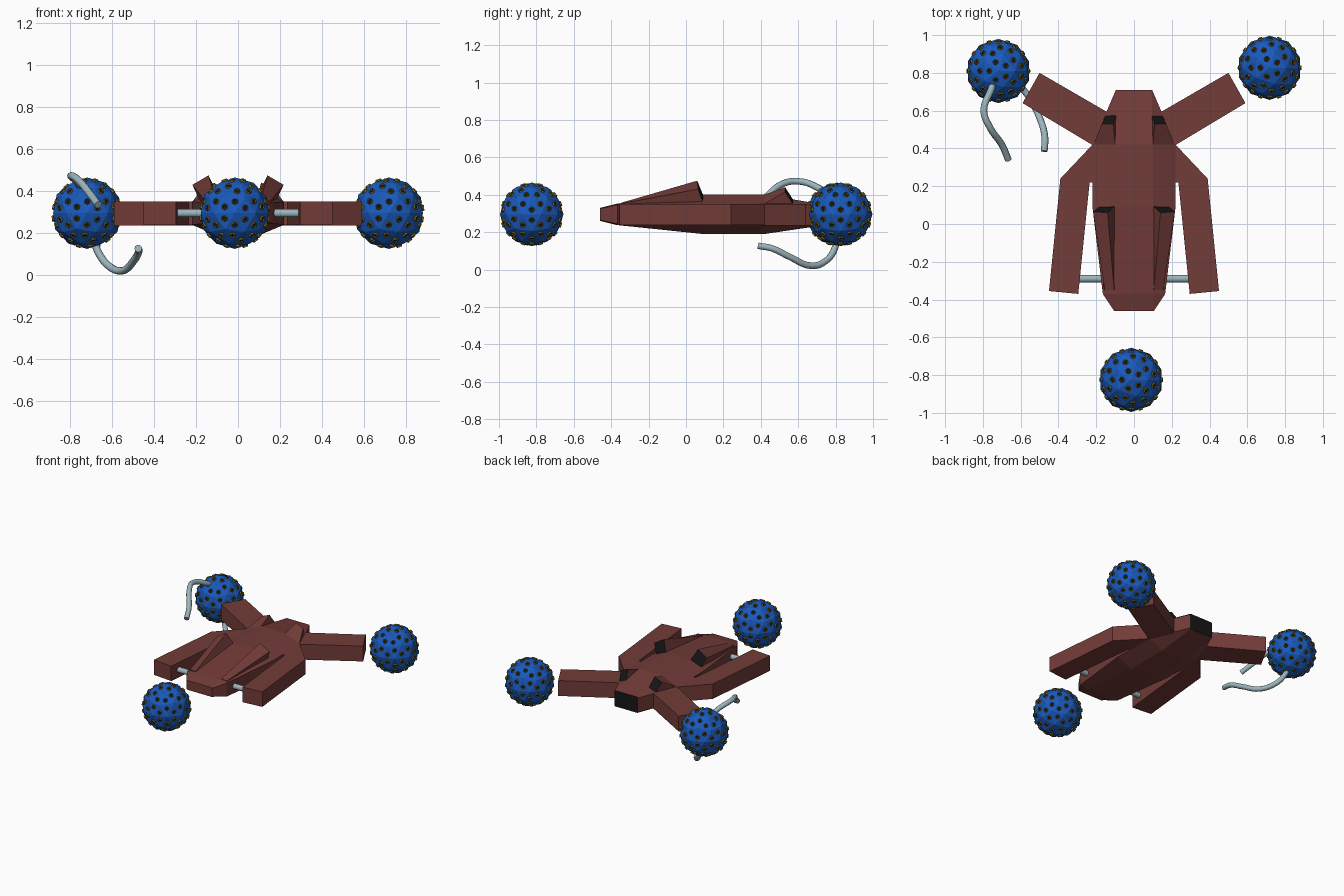
import bpy, bmesh
from mathutils import Matrix, Vector

if "Cube" in bpy.data.objects:
    bpy.data.objects.remove(bpy.data.objects["Cube"])


def material(name, col):
    m = bpy.data.materials.new(name)
    m.diffuse_color = (*col, 1)
    m.use_nodes = True
    m.node_tree.nodes["Principled BSDF"].inputs["Base Color"].default_value = m.diffuse_color
    return m


RED = material("dark_red", (0.17, 0.045, 0.04))
BLACK = material("black", (0.008, 0.008, 0.008))
BLUE = material("blue", (0.01, 0.1, 0.5))
OLIVE = material("olive", (0.2, 0.15, 0.015))
STEEL = material("steel", (0.33, 0.46, 0.5))


def finish(name, bm, *mats):
    bmesh.ops.recalc_face_normals(bm, faces=bm.faces)
    me = bpy.data.meshes.new(name)
    bm.to_mesh(me)
    bm.free()
    for m in mats:
        me.materials.append(m)
    ob = bpy.data.objects.new(name, me)
    bpy.context.collection.objects.link(ob)
    return ob


def loft(name, rings, dark_end=False):
    # skin a list of rings and cap both ends
    bm = bmesh.new()
    vs = [[bm.verts.new(p) for p in r] for r in rings]
    n = len(vs[0])
    for a, b in zip(vs, vs[1:]):
        for i in range(n):
            j = (i + 1) % n
            bm.faces.new((a[i], a[j], b[j], b[i]))
    bm.faces.new(vs[0])
    end = bm.faces.new(vs[-1])
    end.material_index = int(dark_end)
    return finish(name, bm, RED, BLACK)


def slab(name, outline, z0, z1):
    return loft(name, [[(x, y, z) for x, y in outline] for z in (z0, z1)])


# Octagonal hull: y, half width of flat, half width of side, bottom, low side, high side, top
sections = [
    (-0.46, 0.10, 0.105, 0.26, 0.265, 0.325, 0.33),
    (-0.37, 0.10, 0.165, 0.238, 0.245, 0.345, 0.352),
    (0.09, 0.10, 0.22, 0.19, 0.24, 0.35, 0.40),
    (0.42, 0.10, 0.22, 0.19, 0.24, 0.35, 0.40),
    (0.71, 0.093, 0.096, 0.233, 0.24, 0.345, 0.352),
]
rings = []
for y, f, s, zb, z1, z2, zt in sections:
    half = [(f, zb), (s, z1), (s, z2), (f, zt)]
    rings.append([(x, y, z) for x, z in half] + [(-x, y, z) for x, z in reversed(half)])
loft("hull", rings, True)


def mirror_pts(pts, s):
    return [(p[0] * s, *p[1:]) for p in pts]


for s, side in ((1, "right"), (-1, "left")):
    # Forward prong with its shoulder
    slab("prong_" + side, mirror_pts([(0.10, 0.42), (0.22, 0.42), (0.39, 0.24), (0.45, -0.355),
         (0.295, -0.37), (0.235, 0.22), (0.10, 0.22)], s), 0.238, 0.35)
    # Rear diagonal arm
    slab("rear_arm_" + side, mirror_pts([(0.10, 0.42), (0.215, 0.415), (0.59, 0.64),
         (0.50, 0.80), (0.12, 0.58)], s), 0.236, 0.351)
    # Wedge pods with dark rear openings
    loft("front_pod_" + side, [
        mirror_pts([(0.10, -0.35, 0.34), (0.105, -0.35, 0.356), (0.155, -0.35, 0.352), (0.163, -0.35, 0.34)], s),
        mirror_pts([(0.10, 0.095, 0.39), (0.14, 0.06, 0.475), (0.217, 0.065, 0.43), (0.185, 0.09, 0.36)], s)], True)
    loft("rear_pod_" + side, [
        mirror_pts([(0.09, 0.42, 0.35), (0.10, 0.42, 0.40), (0.215, 0.42, 0.352), (0.21, 0.42, 0.33)], s),
        mirror_pts([(0.095, 0.575, 0.37), (0.11, 0.53, 0.44), (0.17, 0.53, 0.415), (0.15, 0.575, 0.345)], s)], True)


def tube(name, pts, r, kind="POLY"):
    cu = bpy.data.curves.new(name, "CURVE")
    cu.dimensions = "3D"
    cu.bevel_depth = r
    cu.bevel_resolution = 3
    cu.resolution_u = 5
    cu.use_fill_caps = True
    sp = cu.splines.new("BEZIER" if kind == "SMOOTH" else "POLY")
    if kind == "SMOOTH":
        sp.bezier_points.add(len(pts) - 1)
        for b, p in zip(sp.bezier_points, pts):
            b.co = p
            b.handle_left_type = b.handle_right_type = "AUTO"
    else:
        sp.points.add(len(pts) - 1)
        for b, p in zip(sp.points, pts):
            b.co = (*p, 1)
    cu.materials.append(STEEL)
    ob = bpy.data.objects.new(name, cu)
    bpy.context.collection.objects.link(ob)


# Cross rod and loose hoses on the left ball
tube("cross_rod", [(-0.32, -0.29, 0.295), (0.32, -0.29, 0.295)], 0.02)
tube("upper_hose", [(-0.74, 0.76, 0.40), (-0.757, 0.71, 0.435), (-0.795, 0.60, 0.472), (-0.762, 0.51, 0.455),
     (-0.70, 0.42, 0.382), (-0.665, 0.34, 0.335)], 0.018, "SMOOTH")
tube("lower_hose", [(-0.69, 0.81, 0.17), (-0.66, 0.79, 0.10), (-0.62, 0.75, 0.048), (-0.555, 0.67, 0.02),
     (-0.495, 0.55, 0.07), (-0.472, 0.46, 0.113), (-0.475, 0.385, 0.127)], 0.018, "SMOOTH")


def studded_ball(name, centre):
    # faceted ball with a hollow six-sided stud on every face
    bm = bmesh.new()
    bmesh.ops.create_icosphere(bm, subdivisions=2, radius=0.17)
    for f in list(bm.faces):
        c, n = f.calc_center_median(), f.normal.copy()
        m = Matrix.Translation(c + n * 0.003) @ n.to_track_quat("Z", "Y").to_matrix().to_4x4()
        res = bmesh.ops.create_cone(bm, cap_ends=True, segments=6, radius1=0.017,
                                    radius2=0.013, depth=0.012, matrix=m)
        new = {g for v in res["verts"] for g in v.link_faces}
        for g in new:
            g.material_index = 1
            g.normal_update()
        top = max(new, key=lambda g: g.calc_center_median().dot(n))
        bmesh.ops.inset_region(bm, faces=[top], thickness=0.004, depth=-0.005)
        top.material_index = 2
    bmesh.ops.translate(bm, verts=bm.verts, vec=Vector(centre))
    finish(name, bm, BLUE, OLIVE, BLACK)


studded_ball("ball_left", (-0.718, 0.81, 0.295))
studded_ball("ball_right", (0.718, 0.827, 0.295))
studded_ball("ball_front", (-0.015, -0.825, 0.295))
